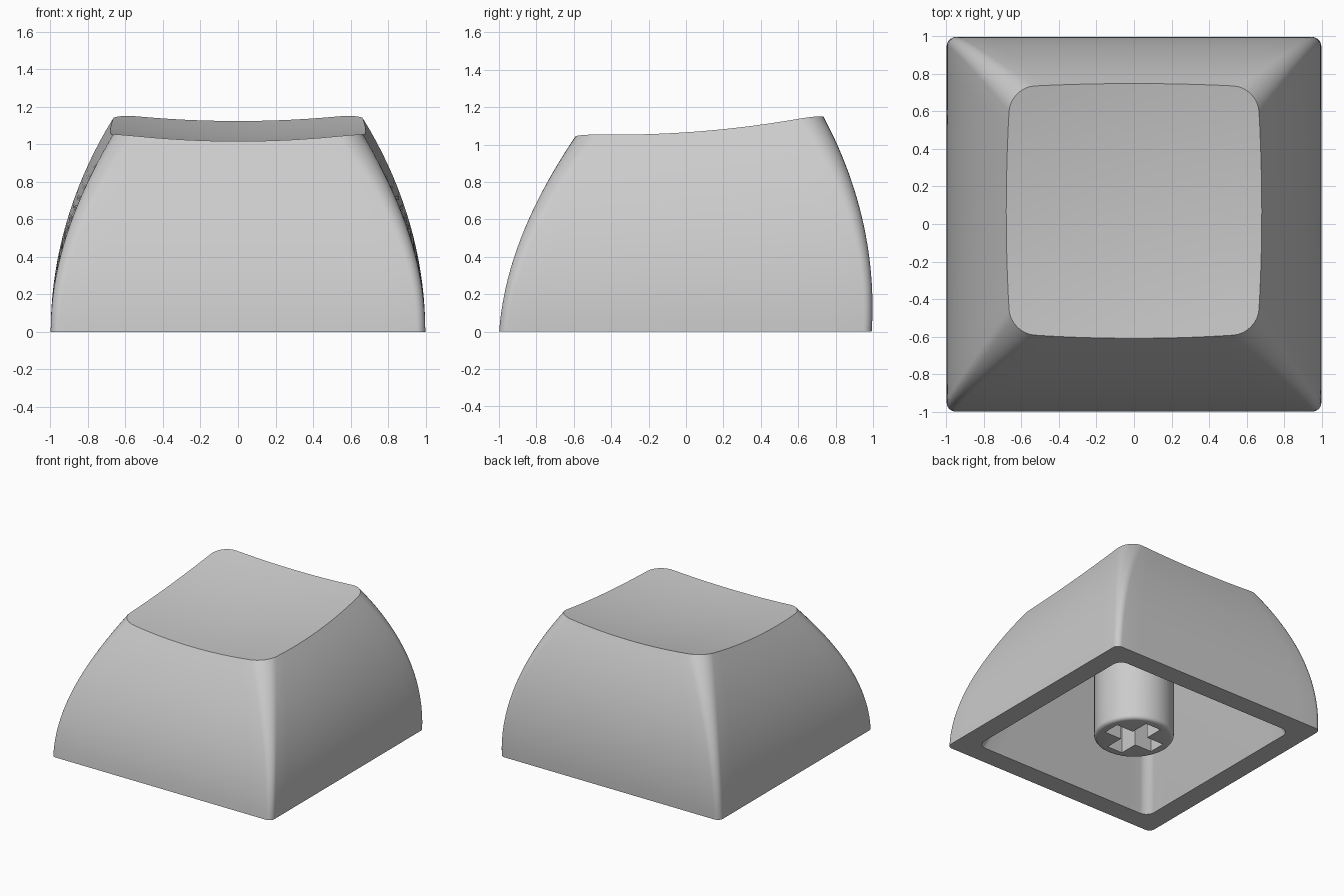
import bpy, bmesh, math

if "Cube" in bpy.data.objects:
    bpy.data.objects.remove(bpy.data.objects["Cube"])

CY = 0.075          # centre of the dished top
TILT = 0.08         # slope of the top
ROWS = 18           # wall bands
STRAIGHT = 12       # segments per straight side
CORNER = 8          # segments per rounded corner
US = [(s, k) for s in range(4) for k in range(STRAIGHT + CORNER)]


def plane(y, height):
    return height + TILT * (y - CY)


def dish(x, y):
    # tilted, spherically scooped top surface
    return plane(y, 1.026) + (x * x + (y - CY) ** 2) / 10.4


def outline(u, hx, hy, cy, r):
    # point on a rounded rectangle; u = (side, step)
    side, k = u
    a = (hx, hy) if side % 2 == 0 else (hy, hx)
    if k < STRAIGHT:
        p = (a[0], (a[1] - r) * (2 * k / STRAIGHT - 1))
    else:
        ang = math.pi / 2 * (k - STRAIGHT) / CORNER
        p = (a[0] - r + r * math.cos(ang), a[1] - r + r * math.sin(ang))
    for _ in range(side):
        p = (-p[1], p[0])
    return p[0], p[1] + cy


def outer_point(u, t):
    # curved outside wall
    h = -0.335 * t * t
    return outline(u, 0.998 + h, 0.996 + h, -0.003 + CY * t, 0.047 + 0.09 * t * t)


def inner_point(u, t):
    # straight-tapered inside wall
    h = -0.165 - 0.335 * t
    return outline(u, 0.998 + h, 0.996 + h, -0.003 + CY * t, 0.075)


def bridge(bm, a, b):
    n = len(a)
    for i in range(n):
        bm.faces.new((a[i], a[(i + 1) % n], b[(i + 1) % n], b[i]))


def skin(bm, point, height, top):
    # walls closed by a cap following top(x, y); returns the bottom loop
    tops = []
    for u in US:
        t = 1.0
        for _ in range(12):
            x, y = point(u, t)
            t = top(x, y) / plane(y, height)
        tops.append(t)
    rings = []
    for i in range(ROWS + 1):
        ring = []
        for u, tt in zip(US, tops):
            t = tt * i / ROWS
            x, y = point(u, t)
            ring.append(bm.verts.new((x, y, t * plane(y, height))))
        rings.append(ring)
    rim = [v.co.copy() for v in rings[-1]]
    for s in (0.9, 0.75, 0.6, 0.45, 0.3, 0.15):
        pts = [(c.x * s, CY + (c.y - CY) * s) for c in rim]
        rings.append([bm.verts.new((x, y, top(x, y))) for x, y in pts])
    for a, b in zip(rings, rings[1:]):
        bridge(bm, a, b)
    mid = bm.verts.new((0, CY, top(0, CY)))
    last = rings[-1]
    for i in range(len(last)):
        bm.faces.new((last[i], last[(i + 1) % len(last)], mid))
    return rings[0]


def finish(bm, name):
    bmesh.ops.recalc_face_normals(bm, faces=bm.faces)
    mesh = bpy.data.meshes.new(name)
    bm.to_mesh(mesh)
    bm.free()
    ob = bpy.data.objects.new(name, mesh)
    bpy.context.collection.objects.link(ob)
    bpy.ops.object.select_all(action='DESELECT')
    ob.select_set(True)
    bpy.context.view_layer.objects.active = ob
    bpy.ops.object.shade_smooth_by_angle(angle=math.radians(40))


# hollow cap shell
CEIL = 0.99
bm = bmesh.new()
outer = skin(bm, outer_point, 1.10, dish)
inner = skin(bm, inner_point, CEIL, lambda x, y: plane(y, CEIL))
bridge(bm, outer, inner)
finish(bm, "cap_shell")

# round mounting post with a rounded lower rim and a cross-shaped socket
bm = bmesh.new()
N, R, TOP, DEPTH, LIP = 48, 0.30, 0.96, 0.45, 0.03
W, L = 0.07, 0.225


def loop(points, z):
    return [bm.verts.new((x, y, z)) for x, y in points]


def circle(r):
    return [(r * math.cos(2 * math.pi * i / N), r * math.sin(2 * math.pi * i / N)) for i in range(N)]


cross = []
for q in range(4):
    for x, y in ((L, -W), (L, W), (W, W)):
        for _ in range(q):
            x, y = -y, x
        cross.append((x, y))

angles = [math.pi / 2 * i / 4 for i in range(5)]
rings = [loop(circle(R - LIP + LIP * math.sin(a)), LIP - LIP * math.cos(a)) for a in angles]
rings.append(loop(circle(R), TOP))
s0, s1 = loop(cross, 0), loop(cross, DEPTH)
edges = [bm.edges.new((l[i], l[(i + 1) % len(l)])) for l in (rings[0], s0) for i in range(len(l))]
bmesh.ops.triangle_fill(bm, edges=edges, use_beauty=True)
for a, b in zip(rings, rings[1:]):
    bridge(bm, a, b)
bridge(bm, s0, s1)
bm.faces.new(rings[-1])
bm.faces.new(s1)
finish(bm, "mounting_post")
